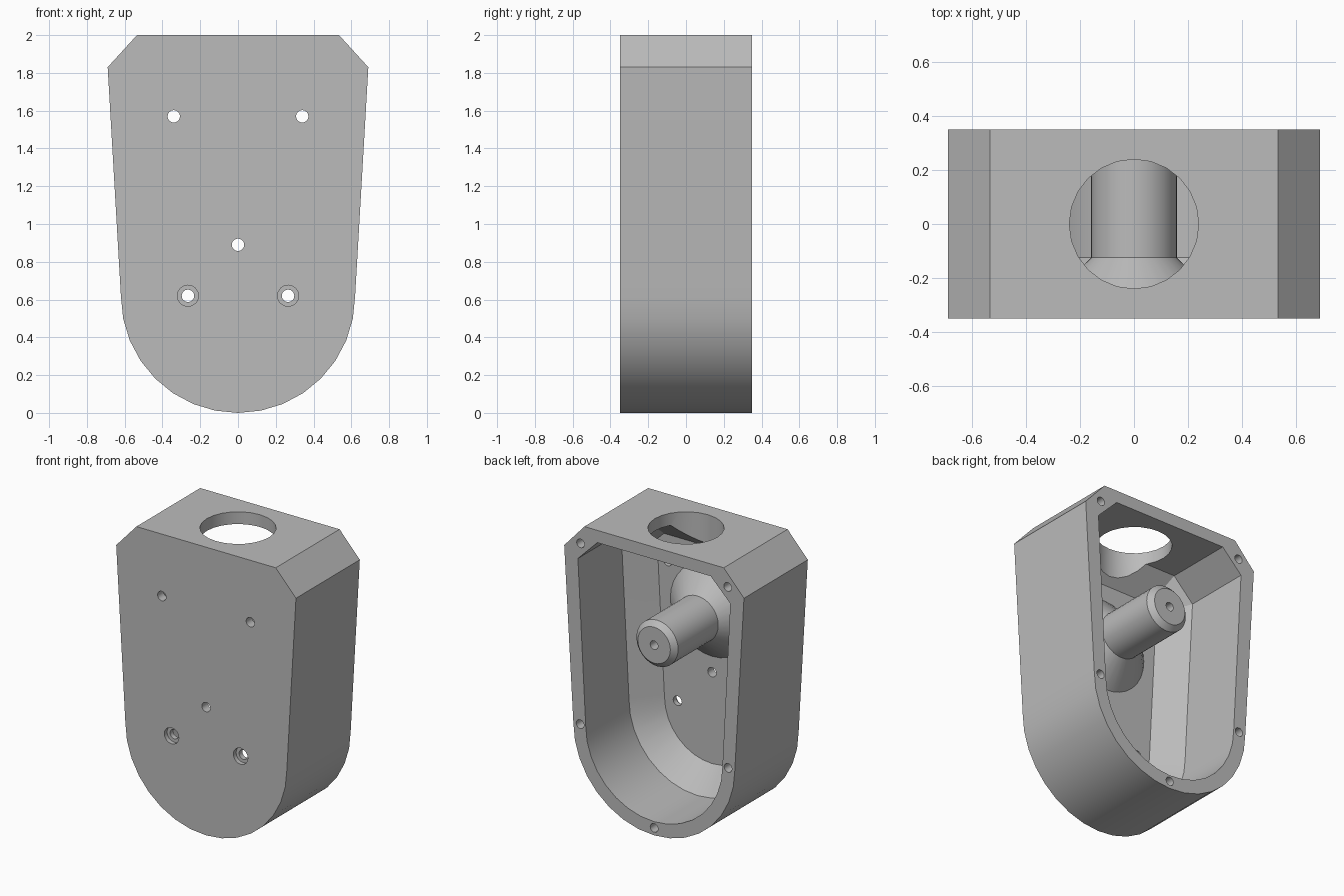
import bpy, bmesh, math
from mathutils import Vector

cube = bpy.data.objects.get("Cube")
if cube:
    bpy.data.objects.remove(cube, do_unlink=True)

grey = bpy.data.materials.new("plain grey")
grey.use_nodes = True
grey.diffuse_color = (0.5, 0.5, 0.5, 1)
grey.node_tree.nodes["Principled BSDF"].inputs["Base Color"].default_value = (0.5, 0.5, 0.5, 1)


def circle(x, z, r, n=24):
    return [(x + r * math.cos(2 * math.pi * i / n), z + r * math.sin(2 * math.pi * i / n))
            for i in range(n)]


def shield(top, corner, r, centre, n=16):
    """Cut-corner top, tapering sides and a rounded bottom, counter-clockwise."""
    arc = [(r * math.cos(math.pi * (1 + i / n)), centre + r * math.sin(math.pi * (1 + i / n)))
           for i in range(n + 1)]
    (tx, tz), (cx, cz) = top, corner
    return arc + [(cx, cz), (tx, tz), (-tx, tz), (-cx, cz)]


def inset(points, d):
    """Move every side of a convex outline inwards by d."""
    pts = [Vector(p) for p in points]
    result = []
    for i, p in enumerate(pts):
        a = (p - pts[i - 1]).normalized()
        b = (pts[(i + 1) % len(pts)] - p).normalized()
        na, nb = Vector((-a.y, a.x)), Vector((-b.y, b.x))
        result.append(p + (na + nb) * d / (1 + na.dot(nb)))
    return result


def loft(name, sections):
    """Solid through outlines in the xz plane, each given with its y."""
    bm = bmesh.new()
    rings = [[bm.verts.new((x, y, z)) for x, z in pts] for y, pts in sections]
    n = len(rings[0])
    for a, b in zip(rings, rings[1:]):
        for i in range(n):
            j = (i + 1) % n
            bm.faces.new((a[i], a[j], b[j], b[i]))
    bm.faces.new(rings[0])
    bm.faces.new(rings[-1])
    bmesh.ops.recalc_face_normals(bm, faces=bm.faces)
    mesh = bpy.data.meshes.new(name)
    bm.to_mesh(mesh)
    bm.free()
    mesh.materials.append(grey)
    obj = bpy.data.objects.new(name, mesh)
    bpy.context.collection.objects.link(obj)
    return obj


def combine(target, tool, operation="DIFFERENCE"):
    tool.hide_render = True
    bpy.context.view_layer.update()
    mod = target.modifiers.new("combine", "BOOLEAN")
    mod.operation, mod.solver, mod.object = operation, "EXACT", tool
    bpy.context.view_layer.objects.active = target
    bpy.ops.object.modifier_apply(modifier=mod.name)
    bpy.data.objects.remove(tool, do_unlink=True)


FRONT, BACK = -0.35, 0.35
SLOPE, FLOOR = -0.125, -0.285

# housing body
outer = shield((0.535, 2), (0.69, 1.83), 0.62, 0.62)
housing = loft("housing", [(FRONT, outer), (BACK, outer)])

# cavity open to the back, with a sloped border around its floor
inner = shield((0.435, 1.915), (0.585, 1.765), 0.525, 0.62)
combine(housing, loft("cavity", [(0.5, inner), (SLOPE, inner),
                                 (FLOOR, inset(inner, SLOPE - FLOOR))]))

# post with flared foot and chamfered tip
post = [(FLOOR - 0.03, 0.32), (FLOOR, 0.32), (SLOPE, 0.16), (BACK - 0.035, 0.16), (BACK, 0.125)]
combine(housing, loft("post", [(y, circle(0, 1.32, r, 32)) for y, r in post]), "UNION")

# round opening in the top
opening = loft("top_opening", [(-2.3, circle(0, 0, 0.24)), (-1.72, circle(0, 0, 0.24))])
opening.rotation_euler.x = -math.pi / 2
combine(housing, opening)


def drill(x, z, r, y0, y1):
    combine(housing, loft("drill", [(y0, circle(x, z, r, 16)), (y1, circle(x, z, r, 16))]))


# plain holes through the front plate
for x, z in [(-0.34, 1.57), (0.34, 1.57), (0, 0.89)]:
    drill(x, z, 0.033, -0.5, -0.2)

# stepped holes through the front plate
for x in (-0.265, 0.265):
    drill(x, 0.62, 0.033, -0.5, -0.2)
    drill(x, 0.62, 0.056, -0.5, FRONT + 0.03)

# blind screw holes in the rim and the post tip
for x, z in [(-0.565, 1.875), (0.565, 1.875), (-0.568, 0.62), (0.568, 0.62), (0, 0.052), (0, 1.32)]:
    drill(x, z, 0.03, 0.1, 0.5)

# smooth curved walls, crisp edges
bpy.ops.object.select_all(action="DESELECT")
housing.select_set(True)
bpy.context.view_layer.objects.active = housing
bpy.ops.object.shade_smooth_by_angle(angle=math.radians(30))
